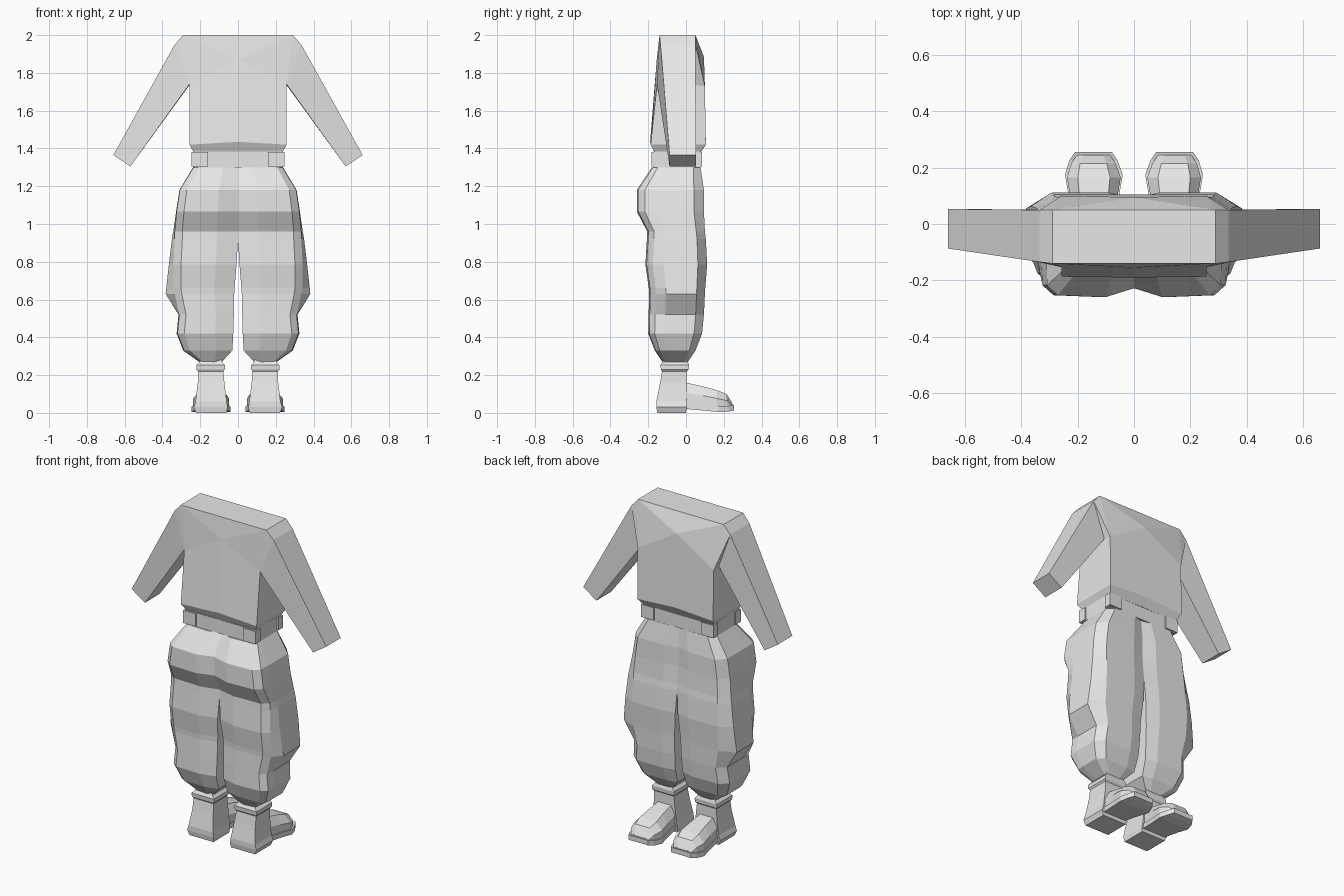
import bpy, bmesh

if "Cube" in bpy.data.objects:
    bpy.data.objects.remove(bpy.data.objects["Cube"])

cloth = bpy.data.materials.new("plain_grey")
cloth.diffuse_color = (0.8, 0.8, 0.8, 1)
cloth.use_nodes = True
cloth.node_tree.nodes["Principled BSDF"].inputs["Base Color"].default_value = cloth.diffuse_color


def finish(name, bm, mirror=True):
    """Turn a bmesh into a flat shaded object, mirrored across x."""
    bmesh.ops.recalc_face_normals(bm, faces=bm.faces)
    mesh = bpy.data.meshes.new(name)
    bm.to_mesh(mesh)
    bm.free()
    mesh.materials.append(cloth)
    ob = bpy.data.objects.new(name, mesh)
    bpy.context.collection.objects.link(ob)
    if mirror:
        mod = ob.modifiers.new("mirror", 'MIRROR')
        mod.use_clip = True
        mod.merge_threshold = 0.0005
    return ob


def loft(name, rings, mirror=True):
    """Skin a stack of equal-sized rings and cap both ends."""
    bm = bmesh.new()
    rows = [[bm.verts.new(p) for p in ring] for ring in rings]
    n = len(rows[0])
    for a, b in zip(rows, rows[1:]):
        for i in range(n):
            j = (i + 1) % n
            bm.faces.new((a[i], a[j], b[j], b[i]))
    bm.faces.new(rows[0])
    bm.faces.new(rows[-1])
    bmesh.ops.recalc_face_normals(bm, faces=bm.faces)
    # open the halves where they meet on the centre plane
    if mirror:
        inner = [f for f in bm.faces if all(abs(v.co.x) < 1e-5 for v in f.verts)]
        bmesh.ops.delete(bm, geom=inner, context='FACES')
    return finish(name, bm, mirror)


def rect(z, x0, x1, y0, y1):
    return [(x0, y0, z), (x1, y0, z), (x1, y1, z), (x0, y1, z)]


# Shirt: half of the torso with one sleeve
P = dict(
    tf0=(0, -.14, 2), tf1=(.29, -.14, 2), tb0=(0, .05, 2), tb1=(.29, .05, 2),
    sf=(.335, -.135, 1.95), sb=(.335, .05, 1.95),
    cf=(0, -.155, 1.87), cb=(0, .095, 1.885),
    af=(.257, -.153, 1.74), ab=(.257, .10, 1.73), ai=(.257, .05, 1.735),
    wf1=(.66, -.087, 1.365), wf2=(.57, -.087, 1.305),
    wb1=(.66, .053, 1.365), wb2=(.57, .053, 1.305),
    bf0=(0, -.19, 1.435), bf1=(.257, -.187, 1.42),
    bb0=(0, .105, 1.435), bb1=(.257, .105, 1.42),
    hf0=(0, -.168, 1.38), hf1=(.235, -.165, 1.38),
    hb0=(0, .078, 1.38), hb1=(.235, .075, 1.38))
FACES = """tf0 tf1 tb1 tb0|tf1 sf sb tb1|tf0 cf tf1|tf1 cf af|tf1 af sf
cf bf0 bf1 af|tb0 tb1 cb|tb1 ab cb|tb1 sb ab|cb ab bb1 bb0
af bf1 bb1 ab ai|sb ai ab|sf wf1 wf2 af|sb ai wb2 wb1|sf sb wb1 wf1
af ai wb2 wf2|wf1 wf2 wb2 wb1|bf0 hf0 hf1 bf1|bf1 hf1 hb1 bb1
bb1 hb1 hb0 bb0|hf0 hf1 hb1 hb0"""
bm = bmesh.new()
V = {k: bm.verts.new(p) for k, p in P.items()}
for line in FACES.replace("\n", "|").split("|"):
    bm.faces.new([V[k] for k in line.split()])
finish("shirt", bm)

# Belt with raised loops on front and back
loft("belt", [rect(z, -.238, .238, -.172, .076) for z in (1.30, 1.385)], False)
for name, y0, y1 in (("front_belt_loop", -.182, -.13), ("back_belt_loop", .04, .085)):
    loft(name, [rect(z, .16, .245, y0, y1) for z in (1.305, 1.382)])


# Trousers: z, inner x, corner x, side x, front y, back y
def leg_ring(z, xi, xc, xo, yf, yb):
    w, d = xc - xi, yb - yf
    return [(xi, yf + .09 * d, z), (xi + .33 * w, yf, z), (xc - .12 * w, yf + .02 * d, z),
            (xc, yf + .12 * d, z), (xo, yf + .3 * d, z), (xo, yb - .15 * d, z),
            (xc - .15 * w, yb, z), (xi + .25 * w, yb, z), (xi, yb - .06 * d, z)]


loft("trousers", [leg_ring(*r) for r in (
    (.27, .085, .20, .205, -.125, .01),
    (.33, .03, .285, .29, -.165, .05),
    (.42, .025, .32, .325, -.20, .085),
    (.52, .022, .31, .315, -.198, .095),
    (.63, .02, .335, .383, -.195, .10),
    (.66, .018, .34, .38, -.197, .102),
    (.785, .008, .342, .366, -.215, .112),
    (.92, 0, .335, .35, -.207, .105),
    (.96, 0, .335, .343, -.205, .10),
    (1.065, 0, .325, .328, -.26, .095),
    (1.18, 0, .308, .31, -.26, .095),
    (1.30, 0, .235, .238, -.18, .077))])

# Boot shaft with cuff and heel
loft("boot_shaft", [rect(*r) for r in (
    (0, .06, .222, -.152, 0), (.03, .055, .235, -.157, .004), (.06, .06, .225, -.157, .005),
    (.16, .072, .213, -.137, .006), (.22, .078, .212, -.127, .006),
    (.23, .07, .22, -.133, .014), (.253, .07, .22, -.135, .016),
    (.27, .085, .203, -.125, .01), (.30, .09, .198, -.12, 0))])

# Boot foot and its sole: y, inner x, outer x, bottom z, top z
foot = ((-.02, .072, .213, .028, .165), (.01, .07, .215, .025, .158),
        (.09, .06, .225, .018, .14), (.165, .047, .238, .01, .12),
        (.215, .065, .223, .013, .10), (.245, .085, .203, .02, .05))


def foot_ring(y, x0, x1, z0, z1):
    m, c = z0 + .6 * (z1 - z0), .2 * (x1 - x0)
    return [(x0, y, z0), (x1, y, z0), (x1, y, m), (x1 - c, y, z1), (x0 + c, y, z1), (x0, y, m)]


loft("boot_foot", [foot_ring(*r) for r in foot])
loft("boot_sole", [[(x0 - .007, y + .01, z0 - .006), (x1 + .007, y + .01, z0 - .006),
                    (x1 + .007, y + .01, z0 + .024), (x0 - .007, y + .01, z0 + .024)]
                   for y, x0, x1, z0, z1 in foot])
